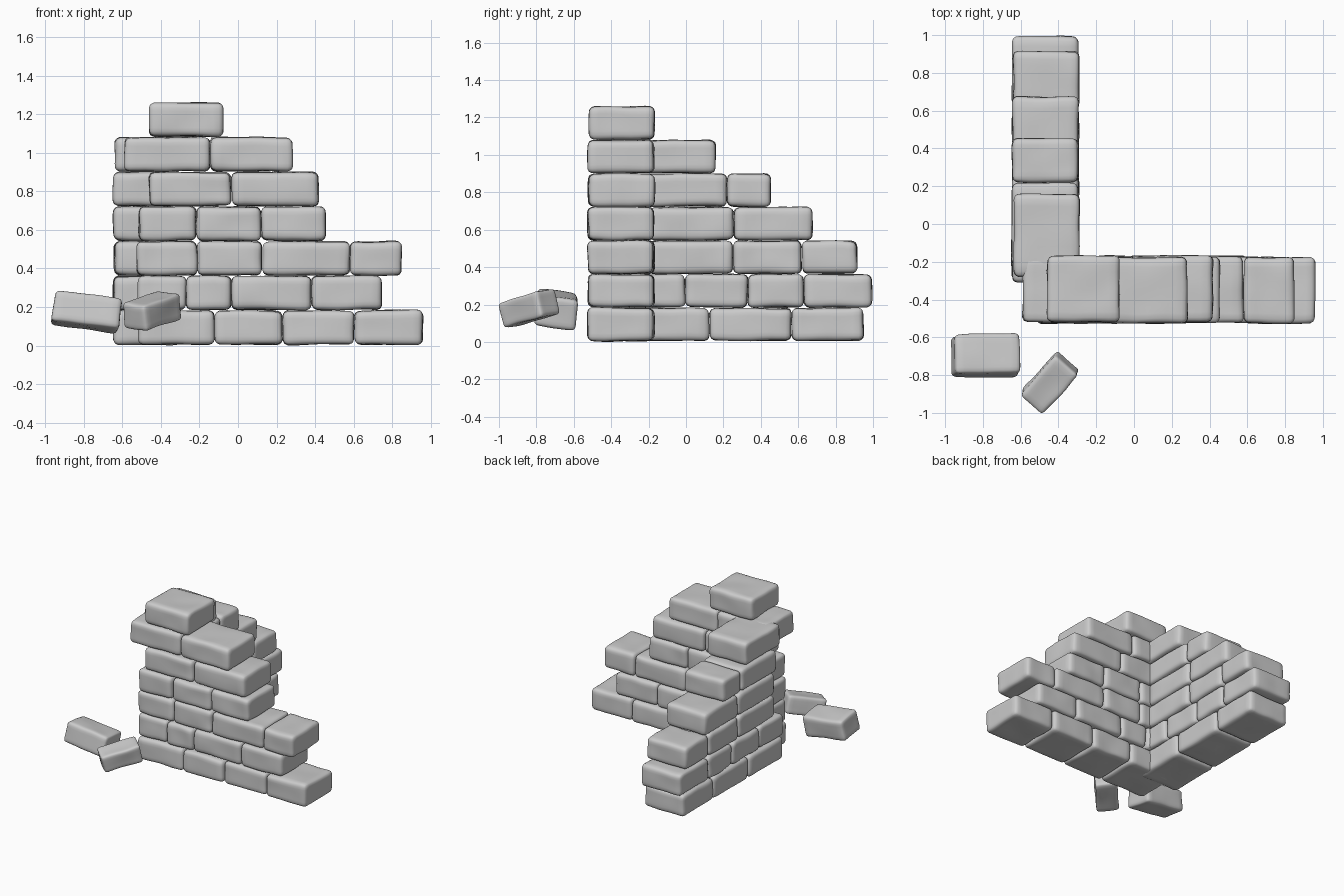
import bpy, bmesh, math, random
from mathutils import Vector, Euler, noise

if "Cube" in bpy.data.objects:
    bpy.data.objects.remove(bpy.data.objects["Cube"])

random.seed(4)
PITCH = 0.1795          # course height


def brick(name, center, size, rot=(0, 0, 0), r=0.032, wobble=0.007):
    """Worn stone block: rounded box with gentle noise."""
    bm = bmesh.new()
    bmesh.ops.create_cube(bm, size=2)
    bmesh.ops.subdivide_edges(bm, edges=bm.edges[:], cuts=11, use_grid_fill=True)
    half = Vector(size) / 2
    shift = Vector([random.uniform(-50, 50) for _ in range(3)])
    turn = Euler(rot).to_matrix()
    for v in bm.verts:
        # crowd the grid towards the edges, then round the corners
        p = Vector([math.sin(v.co[i] * math.pi / 2) * half[i] for i in range(3)])
        core = Vector([max(-half[i] + r, min(half[i] - r, p[i])) for i in range(3)])
        d = p - core
        p = core + d.normalized() * r
        p += noise.noise_vector(p * 7 + shift) * wobble
        v.co = turn @ p + Vector(center)
    me = bpy.data.meshes.new(name)
    bm.to_mesh(me)
    bm.free()
    for f in me.polygons:
        f.use_smooth = True
    ob = bpy.data.objects.new(name, me)
    bpy.context.collection.objects.link(ob)


def wall(name, rows, across, along_x):
    """Lay courses; each row lists the joints between its bricks."""
    for k, joints in enumerate(rows):
        z = 0.004 + PITCH * (k + 0.5)
        for j, (a, b) in enumerate(zip(joints, joints[1:])):
            mid, length = (a + b) / 2, b - a - 0.002
            off = across + random.uniform(-0.005, 0.005)
            c = (mid, off, z) if along_x else (off, mid, z)
            s = (length, 0.35, PITCH - 0.004) if along_x else (0.35, length, PITCH - 0.004)
            brick(f"{name}_brick_{k + 1}_{j + 1}", c, s)


# front wall, stepping down to the right
wall("front_wall", [
    (-0.52, -0.12, 0.23, 0.605, 0.96),
    (-0.52, -0.27, -0.035, 0.38, 0.745),
    (-0.525, -0.21, 0.127, 0.58, 0.85),
    (-0.515, -0.215, 0.12, 0.455),
    (-0.46, -0.035, 0.42),
    (-0.59, -0.145, 0.285),
    (-0.46, -0.075),
], -0.347, True)

# side wall, stepping down to the back
wall("side_wall", [
    (-0.30, 0.125, 0.565, 0.95),
    (-0.31, -0.005, 0.33, 0.63, 0.995),
    (-0.21, 0.252, 0.62, 0.915),
    (-0.20, 0.255, 0.675),
    (-0.22, 0.22, 0.455),
    (-0.28, 0.16),
], -0.467, False)

# fallen bricks
rad = math.radians
brick("fallen_brick_large", (-0.785, -0.695, 0.175), (0.35, 0.215, 0.165),
      (rad(-8), rad(7), rad(1)), 0.025)
brick("fallen_brick_small", (-0.445, -0.838, 0.18), (0.29, 0.16, 0.14),
      (rad(6), rad(-13), rad(48)), 0.02)
